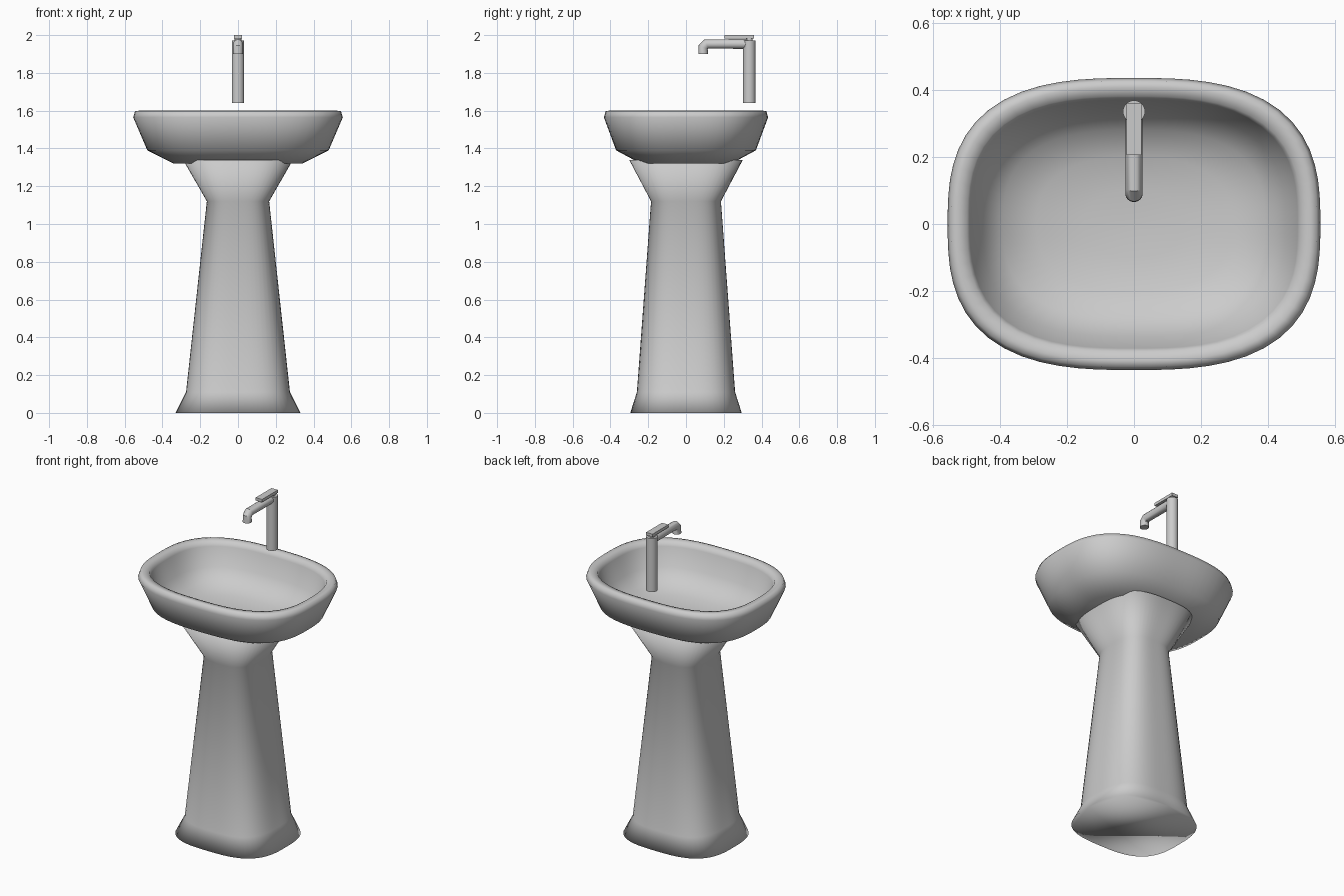
import bpy, bmesh, math

if "Cube" in bpy.data.objects:
    bpy.data.objects.remove(bpy.data.objects["Cube"])

ceramic = bpy.data.materials.new("light grey")
ceramic.diffuse_color = (0.6, 0.6, 0.6, 1)
ceramic.use_nodes = True
ceramic.node_tree.nodes["Principled BSDF"].inputs["Base Color"].default_value = ceramic.diffuse_color


def finish(ob, angle=None):
    ob.data.materials.append(ceramic)
    bpy.ops.object.select_all(action='DESELECT')
    ob.select_set(True)
    bpy.context.view_layer.objects.active = ob
    if angle is None:
        bpy.ops.object.shade_smooth()
    else:
        bpy.ops.object.shade_smooth_by_angle(angle=math.radians(angle))


def loft(name, rings, n=64, angle=None):
    """Capped loft of rounded-rectangle rings: (half x, half y, z, exponent)."""
    bm = bmesh.new()
    loops = []
    for a, b, z, e in rings:
        loop = []
        for i in range(n):
            t = 2 * math.pi * i / n
            c, s = math.cos(t), math.sin(t)
            r = (abs(c) ** e + abs(s) ** e) ** (-1 / e)
            loop.append(bm.verts.new((a * r * c, b * r * s, z)))
        loops.append(loop)
    for lo, hi in zip(loops, loops[1:]):
        for i in range(n):
            j = (i + 1) % n
            bm.faces.new((lo[i], lo[j], hi[j], hi[i]))
    bm.faces.new(loops[0][::-1])
    bm.faces.new(loops[-1])
    bmesh.ops.recalc_face_normals(bm, faces=bm.faces)
    me = bpy.data.meshes.new(name)
    bm.to_mesh(me)
    bm.free()
    ob = bpy.data.objects.new(name, me)
    bpy.context.collection.objects.link(ob)
    finish(ob, angle)
    return ob


# Flared pedestal
loft("pedestal", [
    (0.33, 0.295, 0.0, 3.0),
    (0.275, 0.26, 0.11, 3.0),
    (0.165, 0.185, 1.12, 3.0),
    (0.29, 0.30, 1.338, 3.0)])

# Basin: underside, outer wall, rim, then down into the bowl
loft("basin", [
    (0.34, 0.24, 1.32, 2.8),
    (0.48, 0.37, 1.39, 2.8),
    (0.555, 0.435, 1.565, 2.8),
    (0.545, 0.425, 1.597, 2.8),
    (0.525, 0.407, 1.60, 2.8),
    (0.497, 0.380, 1.595, 2.8),
    (0.487, 0.370, 1.57, 2.8),
    (0.45, 0.335, 1.46, 2.8),
    (0.39, 0.28, 1.395, 2.7),
    (0.29, 0.20, 1.36, 2.5),
    (0.15, 0.10, 1.347, 2.2),
    (0.03, 0.02, 1.344, 2.0)])

# Tap column
column = loft("tap_column", [(0.033, 0.033, 1.64, 2), (0.033, 0.033, 1.972, 2)], 32, 30)
column.location.y = 0.335

# Tap spout: round tube bent down at the tip
curve = bpy.data.curves.new("tap_spout", 'CURVE')
curve.dimensions = '3D'
curve.bevel_depth = 0.026
curve.bevel_resolution = 6
curve.use_fill_caps = True
path = [(0.335, 1.953), (0.108, 1.953), (0.091, 1.936), (0.091, 1.90)]
sp = curve.splines.new('POLY')
sp.points.add(len(path) - 1)
for p, (y, z) in zip(sp.points, path):
    p.co = (0, y, z, 1)
spout = bpy.data.objects.new("tap_spout", curve)
bpy.context.collection.objects.link(spout)
bpy.ops.object.select_all(action='DESELECT')
spout.select_set(True)
bpy.context.view_layer.objects.active = spout
bpy.ops.object.convert(target='MESH')
finish(bpy.context.object, 30)

# Handle stem and flat lever
stem = loft("handle_stem", [(0.018, 0.018, 1.965, 2), (0.018, 0.018, 1.985, 2)], 24, 30)
stem.location.y = 0.335
bpy.ops.mesh.primitive_cube_add(size=1, location=(0, 0.2825, 1.991))
lever = bpy.context.object
lever.name = "handle_lever"
lever.scale = (0.044, 0.155, 0.018)
finish(lever, 30)
